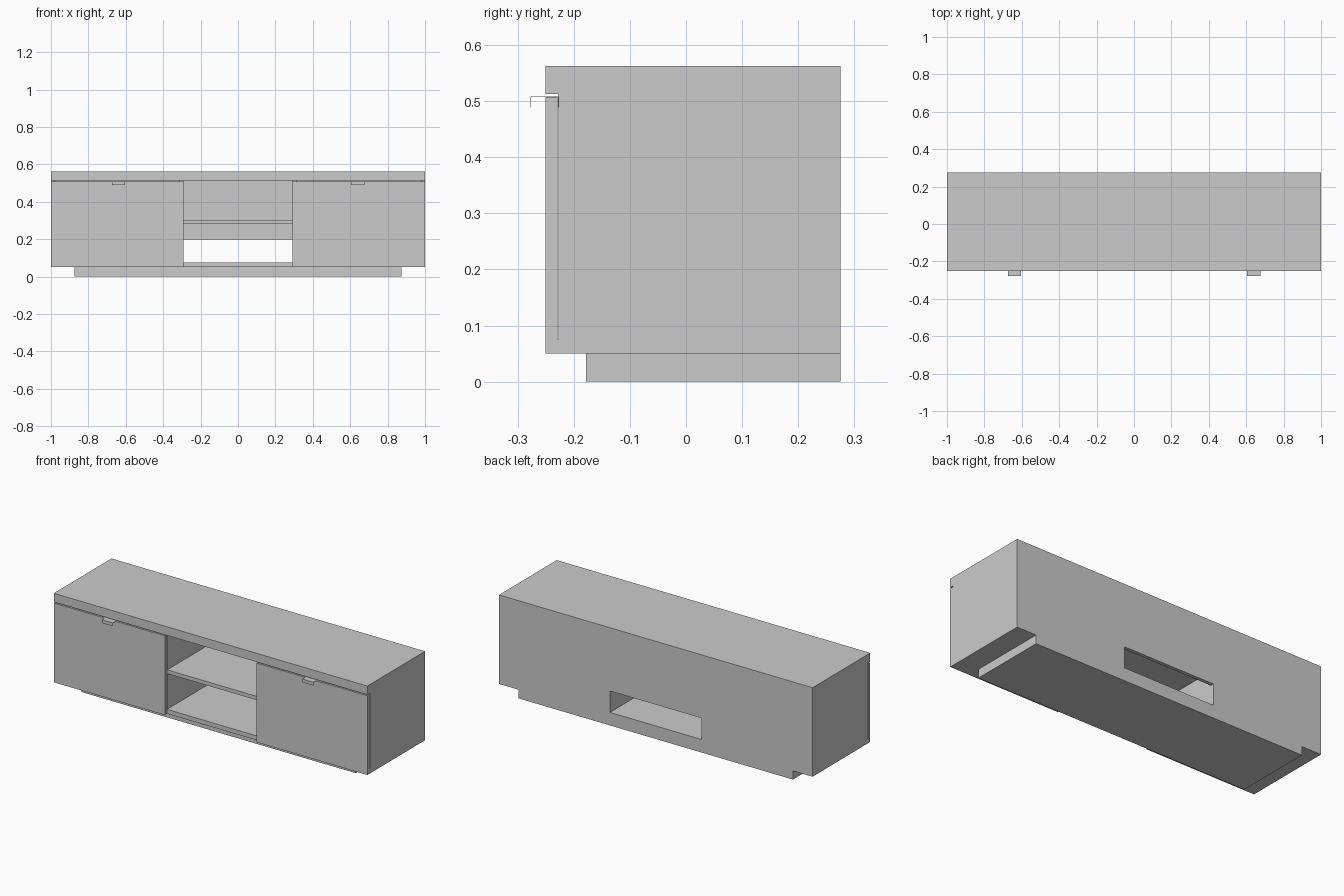
import bpy, bmesh

if "Cube" in bpy.data.objects:
    bpy.data.objects.remove(bpy.data.objects["Cube"])

T = 0.02                      # board thickness
BACK, FRONT = 0.275, -0.25    # carcass depth limits
SIDE_FRONT, DOOR_BACK = -0.227, -0.229
BAY = 0.292                   # half width of the open middle bay
FLOOR, CEIL = 0.075, 0.513    # interior height limits


def finish(name, bm):
    bmesh.ops.recalc_face_normals(bm, faces=bm.faces)
    mesh = bpy.data.meshes.new(name)
    bm.to_mesh(mesh)
    bm.free()
    obj = bpy.data.objects.new(name, mesh)
    bpy.context.collection.objects.link(obj)
    return obj


def box(name, x, y, z):
    """Board spanning the given (min, max) ranges."""
    bm = bmesh.new()
    bmesh.ops.create_cube(bm, size=1)
    for v in bm.verts:
        v.co = [r[0] if c < 0 else r[1] for c, r in zip(v.co, (x, y, z))]
    return finish(name, bm)


def prism(name, points, offset):
    """Extrude a closed outline of 3D points along an offset."""
    bm = bmesh.new()
    face = bm.faces.new([bm.verts.new(p) for p in points])
    ext = bmesh.ops.extrude_face_region(bm, geom=[face])
    moved = [g for g in ext["geom"] if isinstance(g, bmesh.types.BMVert)]
    bmesh.ops.translate(bm, verts=moved, vec=offset)
    return finish(name, bm)


# Full-width boards and recessed plinth
box("top_board", (-1, 1), (FRONT, BACK), (CEIL, 0.563))
box("bottom_board", (-1, 1), (DOOR_BACK, BACK), (0.05, FLOOR))
box("plinth", (-0.875, 0.875), (-0.178, BACK), (0, 0.05))

# Middle shelf in the open bay
box("middle_shelf", (-BAY, BAY), (SIDE_FRONT, BACK - T), (0.28, 0.302))

# Back panel with a cable opening above the bottom board
w = 1 - T
outline = [(-w, FLOOR), (-BAY, FLOOR), (-BAY, 0.198), (BAY, 0.198),
           (BAY, FLOOR), (w, FLOOR), (w, CEIL), (-w, CEIL)]
prism("back_panel", [(x, BACK, z) for x, z in outline], (0, -T, 0))

# Thin bracket pull profile: front lip, flat top, rear lip behind the door
t = 0.001
pull = [(-0.277, 0.489), (-0.277, 0.508), (-0.227, 0.508), (-0.227, 0.489),
        (-0.227 - t, 0.489), (-0.227 - t, 0.508 - t),
        (-0.277 + t, 0.508 - t), (-0.277 + t, 0.489)]

# Parts repeated on the left and right
for side, s in (("left", -1), ("right", 1)):
    def span(a, b):
        return tuple(sorted((s * a, s * b)))
    box(side + "_side_panel", span(1 - T, 1), (SIDE_FRONT, BACK), (FLOOR, CEIL))
    box(side + "_divider", span(BAY, BAY + T), (SIDE_FRONT, BACK - T), (FLOOR, CEIL))
    box(side + "_door", span(BAY, 1), (FRONT, DOOR_BACK), (0.05, 0.507))
    prism(side + "_door_pull", [(s * 0.604, y, z) for y, z in pull], (s * 0.071, 0, 0))
